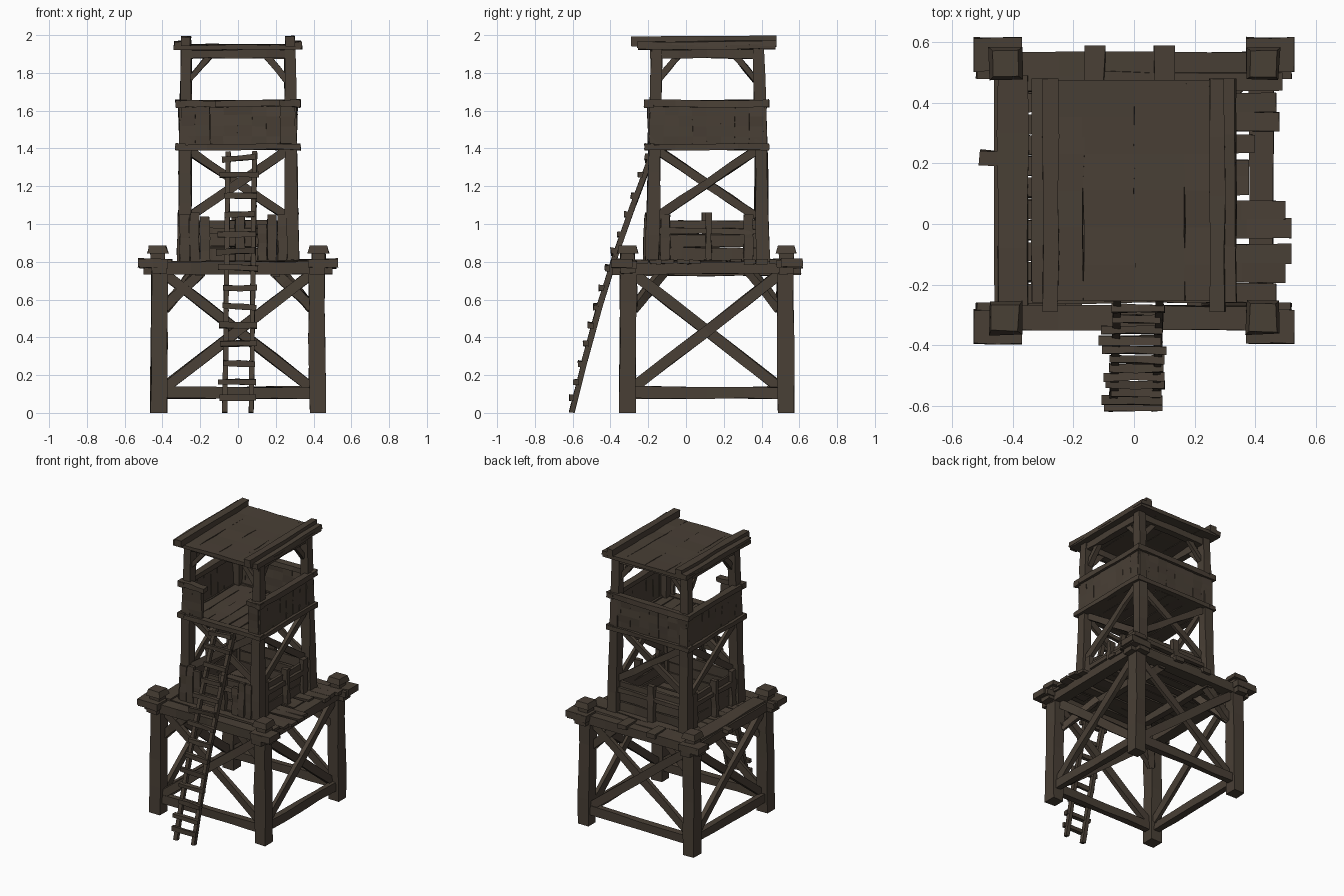
import bpy, bmesh, math, random
from mathutils import Vector

random.seed(7)
if "Cube" in bpy.data.objects:
    bpy.data.objects.remove(bpy.data.objects["Cube"], do_unlink=True)

wood = bpy.data.materials.new("dark weathered wood")
wood.use_nodes = True
COLOUR = (0.066, 0.050, 0.036, 1)
wood.diffuse_color = COLOUR
wood.node_tree.nodes["Principled BSDF"].inputs["Base Color"].default_value = COLOUR

CY = 0.11                      # depth centre of the tower
SIDES = range(4)               # front, right, back, left


def beam(bm, a, b, w, t, end=1.0, rough=0.004, segs=4):
    """Rough-hewn timber from a to b; w is the level width, t the other one."""
    a, b = Vector(a), Vector(b)
    d = (b - a).normalized()
    ref = Vector((0, 1, 0)) if abs(d.z) > 0.95 else Vector((0, 0, 1))
    side = d.cross(ref).normalized()
    up = side.cross(d)
    rings = []
    for i in range(segs + 1):
        f = i / segs
        s = 1 + (end - 1) * f
        ring = []
        for u, v in ((-1, -1), (1, -1), (1, 1), (-1, 1)):
            p = a.lerp(b, f) + side * (u * w * s / 2) + up * (v * t * s / 2)
            p += side * random.uniform(-rough, rough) + up * random.uniform(-rough, rough)
            ring.append(bm.verts.new(p))
        rings.append(ring)
    for r, q in zip(rings, rings[1:]):
        for k in range(4):
            n = (k + 1) % 4
            bm.faces.new((r[k], r[n], q[n], q[k]))
    bm.faces.new(rings[0][::-1])
    bm.faces.new(rings[-1])


def finish(name, bm):
    bmesh.ops.recalc_face_normals(bm, faces=bm.faces)
    for v in bm.verts:
        v.co.z = max(v.co.z, 0)
    mesh = bpy.data.meshes.new(name)
    bm.to_mesh(mesh)
    bm.free()
    mesh.materials.append(wood)
    obj = bpy.data.objects.new(name, mesh)
    bpy.context.collection.objects.link(obj)


def on_side(k, along, out, z):
    """Point on side k of the tower: along the face, out from the centre."""
    ang = k * math.pi / 2
    c, s = round(math.cos(ang)), round(math.sin(ang))
    return (c * along + s * out, CY + s * along - c * out, z)


def cross_brace(bm, half, z0, z1, out, w=0.03, t=0.055):
    for k in SIDES:
        for sgn, off in ((1, 0.01), (-1, -0.01)):
            beam(bm, on_side(k, -half * sgn, out + off, z0),
                 on_side(k, half * sgn, out + off, z1), w, t)


CORNERS = [(x, y) for x in (-1, 1) for y in (-1, 1)]

# Lower posts with caps
bm = bmesh.new()
for x, y in CORNERS:
    beam(bm, (x * 0.42, CY + y * 0.42, 0), (x * 0.415, CY + y * 0.415, 0.78), 0.085, 0.085)
finish("lower_posts", bm)

bm = bmesh.new()
for x, y in CORNERS:
    px, py = x * 0.425, CY + y * 0.42
    beam(bm, (px, py, 0.78), (px, py, 0.85), 0.075, 0.075, segs=1)
    beam(bm, (px, py, 0.845), (px, py, 0.885), 0.11, 0.11, 0.8, segs=1)
    beam(bm, (x * 0.37, CY + y * 0.45, 0.79), (x * 0.53, CY + y * 0.45, 0.795), 0.11, 0.045, segs=2)
    beam(bm, (x * 0.45, CY + y * 0.37, 0.785), (x * 0.45, CY + y * 0.505, 0.79), 0.14, 0.04, segs=2)
finish("post_caps", bm)

# Lower frame: ground rails, cross braces, knee braces, deck edge beams
bm = bmesh.new()
for k in SIDES:
    beam(bm, on_side(k, -0.4, 0.42, 0.11), on_side(k, 0.4, 0.42, 0.105), 0.045, 0.06)
finish("ground_rails", bm)

bm = bmesh.new()
cross_brace(bm, 0.38, 0.14, 0.73, 0.41)
finish("lower_cross_braces", bm)

bm = bmesh.new()
for k in (0, 2):
    for s in (-1, 1):
        beam(bm, on_side(k, s * 0.39, 0.39, 0.56), on_side(k, s * 0.2, 0.39, 0.74), 0.04, 0.05)
for x, y in CORNERS:
    beam(bm, (x * 0.39, CY + y * 0.39, 0.55), (x * 0.22, CY + y * 0.22, 0.76), 0.04, 0.045)
finish("knee_braces", bm)

bm = bmesh.new()
for k in SIDES:
    beam(bm, on_side(k, -0.5, 0.42, 0.765), on_side(k, 0.5, 0.42, 0.77), 0.08, 0.065)
for x in (-0.2, 0.2):
    beam(bm, (x, CY - 0.42, 0.75), (x, CY + 0.42, 0.75), 0.05, 0.05)
finish("deck_beams", bm)

# Deck planks, uneven at the right-hand edge
bm = bmesh.new()
ends = (0.47, 0.5, 0.52, 0.52, 0.5, 0.38, 0.38, 0.4, 0.48, 0.47, 0.49)
for i, e in enumerate(ends):
    y = -0.23 + i * 0.07
    beam(bm, (-0.37, y, 0.79), (e, y + random.uniform(-0.012, 0.012), 0.8), 0.062, 0.022, segs=6)
beam(bm, (-0.4, CY - 0.38, 0.8), (-0.4, CY + 0.38, 0.8), 0.1, 0.025)
beam(bm, (-0.51, 0.22, 0.79), (-0.4, 0.21, 0.8), 0.05, 0.025, segs=1)
for x in (-0.13, 0.1):
    beam(bm, (x, 0.46, 0.8), (x, 0.59, 0.8), 0.065, 0.03, segs=1)
finish("deck_planks", bm)

# Upper posts, leaning slightly inward
bm = bmesh.new()
for x, y in CORNERS:
    beam(bm, (x * 0.285, CY + 0.005 + y * 0.295, 0.78), (x * 0.275, CY + 0.005 + y * 0.27, 1.93),
         0.072, 0.072, 0.8, segs=7)
finish("upper_posts", bm)

# Low wall around the deck room
bm = bmesh.new()
for k in SIDES:
    for i in range(3):
        beam(bm, on_side(k, -0.27, 0.275, 0.84 + i * 0.072),
             on_side(k, 0.27, 0.275, 0.84 + i * 0.072), 0.018, 0.066)
    beam(bm, on_side(k, -0.27, 0.295, 0.965), on_side(k, 0.27, 0.295, 0.96), 0.025, 0.03)
    beam(bm, on_side(k, 0.01, 0.3, 0.8), on_side(k, 0.01, 0.295, 1.06), 0.05, 0.03)
for x, top in ((-0.285, 1.05), (-0.23, 1.06), (-0.175, 1.04), (0.13, 1.0), (0.18, 1.05), (0.235, 1.05)):
    beam(bm, (x, CY - 0.325, 0.8), (x, CY - 0.315, top), 0.05, 0.025)
for x in (-0.285, 0.285):
    for y in (-0.22, 0.22):
        beam(bm, (x * 1.03, CY + y, 0.8), (x * 1.02, CY + y, 1.05), 0.03, 0.05)
finish("deck_room_wall", bm)

bm = bmesh.new()
cross_brace(bm, 0.26, 1.04, 1.39, 0.275, 0.025, 0.045)
finish("upper_cross_braces", bm)

# Cabin floor, board walls and rails; the front is open for the ladder
bm = bmesh.new()
for i in range(7):
    x = -0.252 + i * 0.084
    beam(bm, (x, CY - 0.28, 1.405), (x, CY + 0.29, 1.405), 0.082, 0.02)
finish("cabin_floor", bm)

bm = bmesh.new()
for k in SIDES:
    for i in range(8):
        s = -0.263 + i * 0.075
        if k == 0 and -0.13 < s < 0.22:
            continue
        beam(bm, on_side(k, s, 0.3, 1.41), on_side(k, s, 0.305, 1.63 + random.uniform(-0.01, 0.008)),
             *((0.078, 0.018) if k % 2 == 0 else (0.018, 0.078)))
finish("cabin_boards", bm)

bm = bmesh.new()
for k in SIDES:
    beam(bm, on_side(k, -0.33, 0.305, 1.405), on_side(k, 0.33, 0.305, 1.41), 0.05, 0.03)
    spans = ((-0.33, -0.12), (0.22, 0.33)) if k == 0 else ((-0.33, 0.33),)
    for a, b in spans:
        beam(bm, on_side(k, a, 0.305, 1.64), on_side(k, b, 0.305, 1.635), 0.05, 0.035)
finish("cabin_rails", bm)

# Roof frame with corner braces
bm = bmesh.new()
for k in SIDES:
    beam(bm, on_side(k, -0.3, 0.27, 1.9), on_side(k, 0.3, 0.27, 1.9), 0.05, 0.045)
    for s in (-1, 1):
        beam(bm, on_side(k, s * 0.26, 0.265, 1.76), on_side(k, s * 0.15, 0.265, 1.89), 0.03, 0.032, segs=2)
finish("roof_frame", bm)

bm = bmesh.new()
for i in range(4):
    x = -0.252 + i * 0.168
    beam(bm, (x, CY - 0.365, 1.935), (x, CY + 0.365, 1.94), 0.17, 0.025, segs=6)
finish("roof_boards", bm)

bm = bmesh.new()
for x in (-0.275, 0.275):
    beam(bm, (x, CY - 0.4, 1.965), (x, CY + 0.37, 1.97), 0.05, 0.05)
    beam(bm, (x * 1.15, CY - 0.37, 1.95), (x * 1.15, CY + 0.37, 1.955), 0.04, 0.03)
finish("roof_edge_beams", bm)

# Ladder leaning on the cabin, with a slight bow
def ladder_y(z):
    return -0.605 + 0.43 * z / 1.38 - 0.03 * math.sin(math.pi * z / 1.38)


bm = bmesh.new()
levels = [i * 1.38 / 5 for i in range(6)]
for x in (-0.07, 0.07):
    for z0, z1 in zip(levels, levels[1:]):
        beam(bm, (x + z0 * 0.013, ladder_y(z0), z0), (x + z1 * 0.013, ladder_y(z1), z1),
             0.026, 0.03, rough=0.002, segs=1)
finish("ladder_rails", bm)

bm = bmesh.new()
for i in range(14):
    z = 0.07 + i * 0.0985
    j = [random.uniform(-0.012, 0.012) for _ in range(4)]
    y = ladder_y(z) - 0.018
    beam(bm, (-0.095 + j[0] * 2, y, z + j[1]), (0.1 + j[2], y, z + j[3]), 0.028, 0.03, segs=2)
finish("ladder_rungs", bm)
